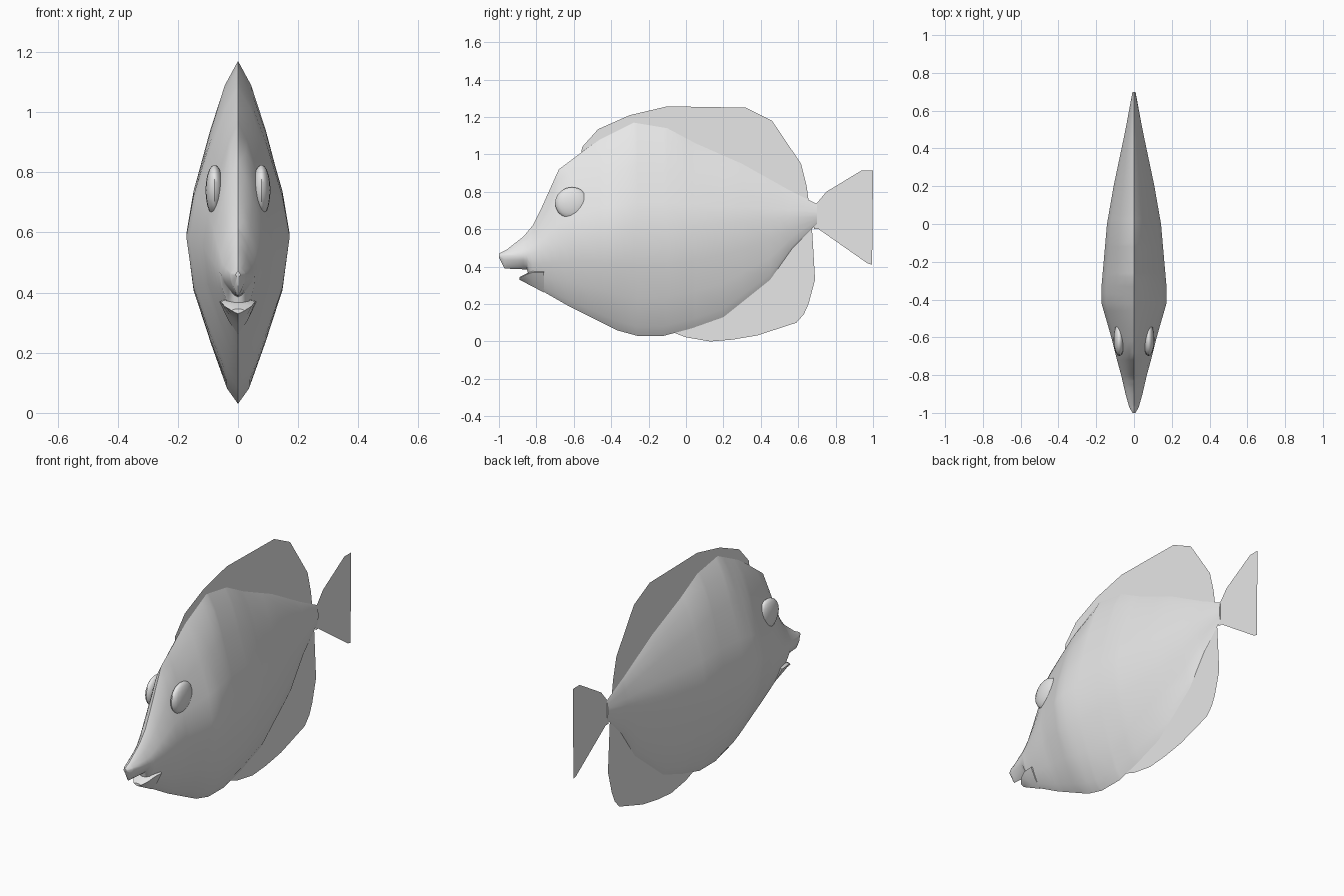
import bpy, bmesh
from mathutils import Vector

cube = bpy.data.objects.get("Cube")
if cube:
    bpy.data.objects.remove(cube)

grey = bpy.data.materials.new("plain grey")
grey.use_nodes = True
COLOUR = (0.8, 0.8, 0.8, 1)
grey.diffuse_color = COLOUR
grey.node_tree.nodes["Principled BSDF"].inputs["Base Color"].default_value = COLOUR


def finish(name, bm):
    """Turn a bmesh into a smooth-shaded object."""
    bmesh.ops.recalc_face_normals(bm, faces=bm.faces)
    mesh = bpy.data.meshes.new(name)
    bm.to_mesh(mesh)
    bm.free()
    obj = bpy.data.objects.new(name, mesh)
    bpy.context.collection.objects.link(obj)
    mesh.materials.append(grey)
    bpy.ops.object.select_all(action='DESELECT')
    obj.select_set(True)
    bpy.context.view_layer.objects.active = obj
    bpy.ops.object.shade_smooth_by_angle(angle=0.8)
    return obj


def sample(points, y):
    """Linear lookup in a profile of (y, value) points."""
    for (a, p), (b, q) in zip(points, points[1:]):
        if y <= b:
            return p + (q - p) * max(0, y - a) / (b - a)
    return points[-1][1]


def loft(name, stations, top, bottom, width, middle, shape):
    """Join mirrored cross-sections along y and cap both ends."""
    bm = bmesh.new()
    rings = []
    for y in stations:
        hi, lo, w, mid = (sample(p, y) for p in (top, bottom, width, middle))
        side = [(w * x, mid + h * ((hi - mid) if h > 0 else (mid - lo)))
                for x, h in shape]
        outline = [(0, hi)] + side + [(0, lo)] + [(-x, z) for x, z in reversed(side)]
        rings.append([bm.verts.new((x, y, z)) for x, z in outline])
    n = len(rings[0])
    for a, b in zip(rings, rings[1:]):
        for i in range(n):
            j = (i + 1) % n
            bm.faces.new((a[i], a[j], b[j], b[i]))
    bm.faces.new(rings[0])
    bm.faces.new(rings[-1])
    return finish(name, bm)


# Body: tall, thin, diamond-like sections from snout to tail root
back = [(-1, .47), (-.96, .49), (-.87, .56), (-.82, .62), (-.77, .72), (-.68, .92),
        (-.56, 1.01), (-.46, 1.08), (-.28, 1.17), (-.1, 1.14), (.05, 1.06),
        (.3, .95), (.55, .81), (.7, .735)]
belly = [(-1, .45), (-.97, .39), (-.85, .385), (-.83, .305), (-.62, .185), (-.37, .06),
         (-.26, .03), (-.12, .03), (.03, .07), (.2, .13), (.45, .33), (.57, .5), (.7, .63)]
width = [(-1, .008), (-.97, .025), (-.9, .045), (-.8, .068), (-.72, .09), (-.6, .12),
         (-.42, .172), (-.33, .172), (0, .143), (.2, .108), (.5, .045), (.7, .008)]
middle = [(-1, .46), (-.85, .46), (-.6, .56), (-.4, .59), (0, .61), (.7, .68)]
body_shape = [(.26, .86), (.55, .6), (.86, .26), (1, 0), (.86, -.34), (.55, -.64), (.22, -.91)]
stations = sorted({y for p in (back, belly, width) for y, _ in p})
loft("body", stations, back, belly, width, middle, body_shape)

# Lower jaw: small wedge under the open mouth
loft("lower_jaw", [-.89, -.86, -.82, -.76],
     [(-.89, .345), (-.86, .36), (-.82, .378), (-.76, .38)],
     [(-.89, .33), (-.76, .262)],
     [(-.89, .022), (-.86, .045), (-.82, .058), (-.76, .062)],
     [(-.89, .34), (-.86, .355), (-.82, .37), (-.76, .37)],
     [(.6, .9), (1, 0), (.5, -.6)])

# Brow bulges over the eyes
for name, s in (("left_eye", 1), ("right_eye", -1)):
    bm = bmesh.new()
    bmesh.ops.create_uvsphere(bm, u_segments=16, v_segments=10, radius=1)
    bmesh.ops.scale(bm, vec=(.03, .09, .085), verts=bm.verts)
    bmesh.ops.translate(bm, vec=(s * .078, -.61, .74), verts=bm.verts)
    finish(name, bm)


# Fins: flat sheets on the centre plane
def fin(name, outline):
    bm = bmesh.new()
    bm.faces.new([bm.verts.new(Vector((0, y, z))) for y, z in outline])
    bmesh.ops.triangulate(bm, faces=bm.faces)
    return finish(name, bm)


fin("dorsal_fin", [(-.5, .95), (-.56, 1.01), (-.555, 1.04), (-.47, 1.135), (-.3, 1.21),
                   (-.1, 1.257), (.32, 1.25), (.46, 1.18), (.615, .95), (.645, .83),
                   (.66, .72)])
fin("anal_fin", [(-.06, .08), (-.06, .045), (0, .022), (.13, 0), (.25, .01), (.38, .032),
                 (.59, .1), (.63, .145), (.655, .2), (.69, .33), (.68, .5), (.67, .66)])
fin("tail_fin", [(.69, .735), (.7, .74), (.75, .8), (.94, .915), (1, .915), (.995, .41),
                 (.97, .418), (.71, .6), (.685, .6)])
